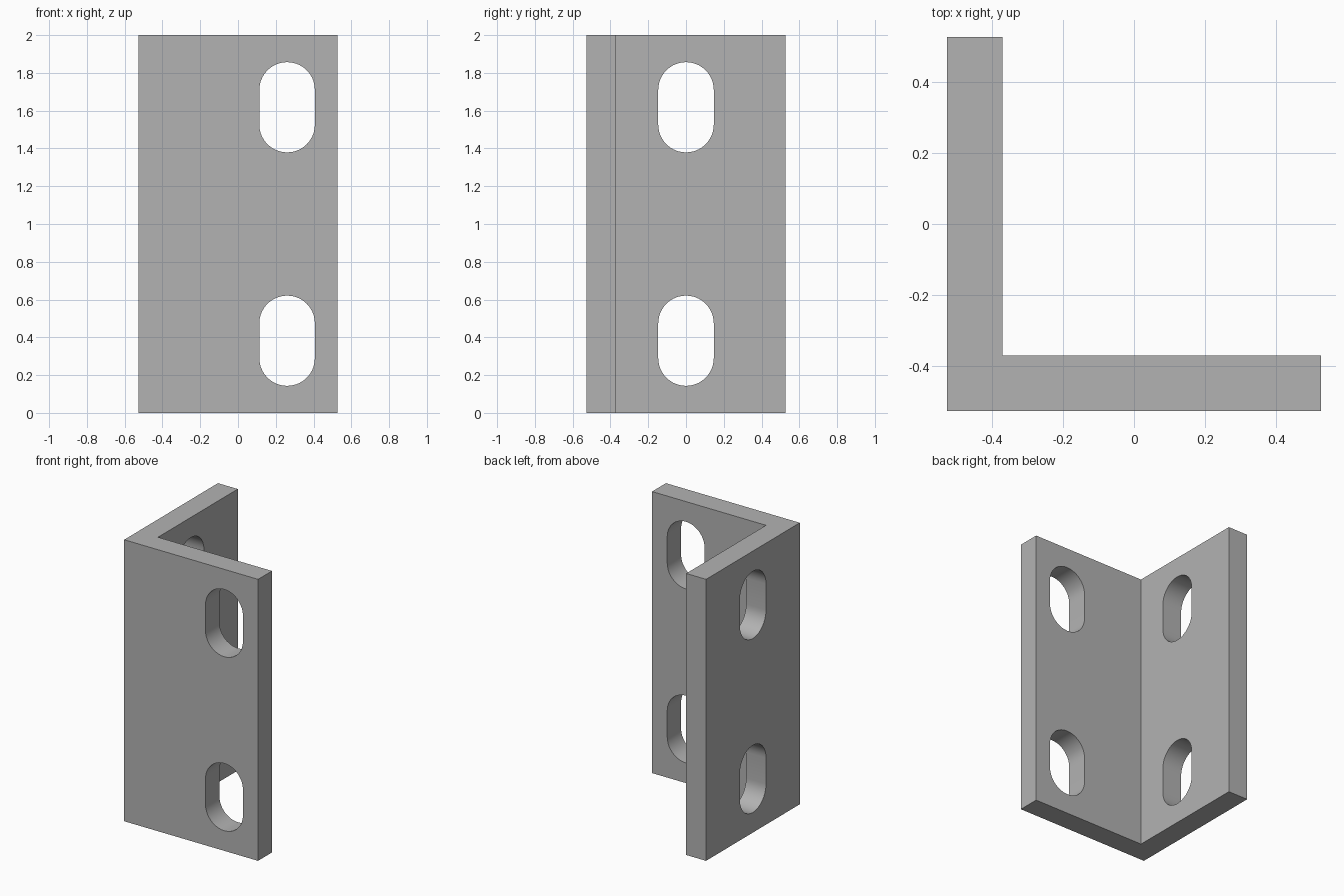
import bpy
import bmesh
import math
from mathutils import Matrix, Vector

HALF = 0.526      # half width of each flange
THICK = 0.156     # plate thickness
HEIGHT = 2.0
SLOT_R = 0.147    # slot end radius
SLOT_HALF = 0.239 # half slot length

cube = bpy.data.objects.get("Cube")
if cube:
    bpy.data.objects.remove(cube, do_unlink=True)

# Plain grey metal
grey = bpy.data.materials.new("grey_metal")
grey.use_nodes = True
colour = (0.45, 0.45, 0.45, 1.0)
grey.diffuse_color = colour
grey.node_tree.nodes["Principled BSDF"].inputs["Base Color"].default_value = colour


def extrude_profile(name, points, depth):
    """Solid made by extruding a closed 2D outline along z."""
    bm = bmesh.new()
    face = bm.faces.new([bm.verts.new((x, y, 0)) for x, y in points])
    result = bmesh.ops.extrude_face_region(bm, geom=[face])
    top = [v for v in result["geom"] if isinstance(v, bmesh.types.BMVert)]
    bmesh.ops.translate(bm, verts=top, vec=Vector((0, 0, depth)))
    bmesh.ops.recalc_face_normals(bm, faces=bm.faces)
    mesh = bpy.data.meshes.new(name)
    bm.to_mesh(mesh)
    bm.free()
    mesh.materials.append(grey)
    obj = bpy.data.objects.new(name, mesh)
    bpy.context.collection.objects.link(obj)
    return obj


def slot_outline(steps=20):
    """Rounded slot outline, long along y."""
    offset = SLOT_HALF - SLOT_R
    points = []
    for start, shift in ((0, offset), (math.pi, -offset)):
        for i in range(steps + 1):
            a = start + math.pi * i / steps
            points.append((SLOT_R * math.cos(a), SLOT_R * math.sin(a) + shift))
    return points


# L-shaped angle bracket
inner = THICK - HALF
bracket = extrude_profile("angle_bracket", [
    (-HALF, -HALF), (HALF, -HALF), (HALF, inner),
    (inner, inner), (inner, HALF), (-HALF, HALF)], HEIGHT)

# Two slots through each flange
cutters = []
stand = Matrix.Rotation(math.pi / 2, 4, "X")
mid = THICK / 2 - HALF
for z in (0.382, HEIGHT - 0.382):
    for name, place, turn in (("front", (0.26, mid, z), 0),
                              ("side", (mid, 0, z), math.pi / 2)):
        cutter = extrude_profile(name + "_slot_cutter", slot_outline(), 0.3)
        cutter.data.transform(Matrix.Translation(place)
                              @ Matrix.Rotation(turn, 4, "Z") @ stand
                              @ Matrix.Translation((0, 0, -0.15)))
        cutter.hide_render = True
        cutters.append(cutter)
        cut = bracket.modifiers.new(cutter.name, "BOOLEAN")
        cut.operation = "DIFFERENCE"
        cut.solver = "EXACT"
        cut.object = cutter

# Apply the cuts, discard the cutters, smooth the slot ends
bpy.ops.object.select_all(action="DESELECT")
bracket.select_set(True)
bpy.context.view_layer.objects.active = bracket
for modifier in list(bracket.modifiers):
    bpy.ops.object.modifier_apply(modifier=modifier.name)
for cutter in cutters:
    bpy.data.objects.remove(cutter, do_unlink=True)
bpy.ops.object.shade_smooth_by_angle(angle=math.radians(30))
